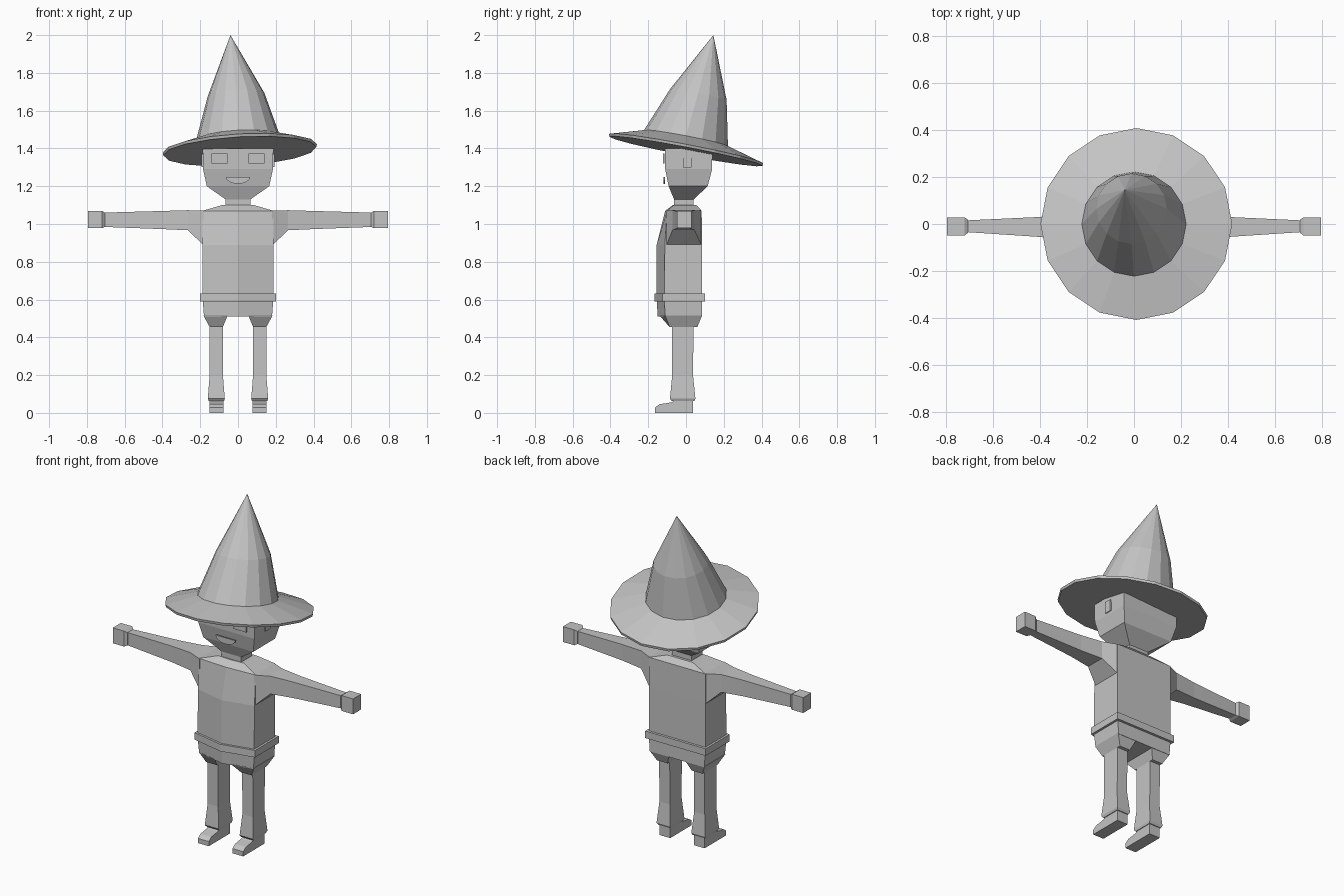
import bpy, bmesh, math
from mathutils import Vector

cube = bpy.data.objects.get("Cube")
if cube:
    bpy.data.objects.remove(cube, do_unlink=True)

grey = bpy.data.materials.new("plain grey")
grey.use_nodes = True
colour = (0.55, 0.55, 0.55, 1)
grey.diffuse_color = colour
grey.node_tree.nodes["Principled BSDF"].inputs["Base Color"].default_value = colour


def loft(name, rings):
    """Skin a list of equal-length rings and cap both ends."""
    bm = bmesh.new()
    loops = [[bm.verts.new(p) for p in ring] for ring in rings]
    for a, b in zip(loops, loops[1:]):
        for i in range(len(a)):
            j = (i + 1) % len(a)
            bm.faces.new((a[i], a[j], b[j], b[i]))
    bm.faces.new(loops[0])
    bm.faces.new(loops[-1])
    bmesh.ops.remove_doubles(bm, verts=bm.verts, dist=0.0005)
    bmesh.ops.recalc_face_normals(bm, faces=bm.faces)
    mesh = bpy.data.meshes.new(name)
    bm.to_mesh(mesh)
    bm.free()
    mesh.materials.append(grey)
    obj = bpy.data.objects.new(name, mesh)
    bpy.context.collection.objects.link(obj)
    return obj


def rect(z, x0, x1, y0, y1):
    """Level rectangle for upright parts."""
    return [(x0, y0, z), (x1, y0, z), (x1, y1, z), (x0, y1, z)]


def slab(x, y0, y1, z0, z1):
    """Rectangle facing sideways for arms and ears."""
    return [(x, y0, z0), (x, y1, z0), (x, y1, z1), (x, y0, z1)]


def body(z, w, mid, front, back):
    """Five-sided torso section with a ridge down the front."""
    return [(-w, front, z), (0, mid, z), (w, front, z), (w, back, z), (-w, back, z)]


def flip(rings, s):
    return [[(s * x, y, z) for x, y, z in ring] for ring in rings]


def plate(name, outline, y0, y1):
    """Flat facial feature extruded along y."""
    return loft(name, [[(x, y, z) for x, z in outline] for y in (y0, y1)])


# Torso, belt and neck
loft("torso", [
    body(0.51, 0.18, -0.15, -0.11, 0.085),
    body(0.60, 0.187, -0.155, -0.115, 0.085),
    body(0.89, 0.187, -0.155, -0.112, 0.085),
    body(1.07, 0.187, -0.11, -0.10, 0.083),
    body(1.10, 0.085, -0.07, -0.065, 0.055),
])
loft("belt", [body(z, 0.2, -0.168, -0.125, 0.1) for z in (0.59, 0.632)])
loft("neck", [rect(z, -0.065, 0.065, -0.063, 0.04) for z in (1.08, 1.14)])

# Head with tapered jaw
loft("head", [
    rect(1.13, -0.065, 0.065, -0.063, 0.04),
    rect(1.20, -0.165, 0.165, -0.092, 0.115),
    rect(1.29, -0.185, 0.185, -0.11, 0.138),
    rect(1.40, -0.187, 0.187, -0.112, 0.14),
])

# Mouth as a half disc
smile = [(0.065 * math.cos(a), 1.25 + 0.037 * math.sin(a))
         for a in [math.pi * (1 + i / 8) for i in range(9)]]
plate("mouth", smile, -0.12, -0.112)

for side, s in (("left", 1), ("right", -1)):
    # Eye and ear
    plate(side + "_eye", [(s * 0.055, 1.32), (s * 0.14, 1.32),
                          (s * 0.14, 1.373), (s * 0.055, 1.373)], -0.122, -0.114)
    loft(side + "_ear", flip([slab(0.18, -0.015, 0.03, 1.305, 1.37),
                              slab(0.194, -0.015, 0.03, 1.30, 1.37)], s))
    # Sleeve, wide at the shoulder
    loft(side + "_arm", flip([
        slab(0.18, -0.105, 0.083, 0.885, 1.07),
        slab(0.265, -0.072, 0.045, 0.967, 1.073),
        slab(0.40, -0.055, 0.03, 0.973, 1.069),
        slab(0.72, -0.034, 0.015, 0.985, 1.06),
    ], s))
    loft(side + "_hand", flip([
        slab(0.705, -0.036, 0.017, 0.985, 1.06),
        slab(0.72, -0.048, 0.028, 0.978, 1.07),
        slab(0.795, -0.048, 0.028, 0.978, 1.07),
    ], s))
    # Trouser hip, leg and cuff
    hip_top = [(0.055, -0.14, 0.515), (0.183, -0.11, 0.515),
               (0.183, 0.085, 0.515), (0.055, 0.085, 0.515)]
    loft(side + "_hip", flip([hip_top, rect(0.455, 0.08, 0.15, -0.087, 0.06)], s))
    loft(side + "_leg", flip([
        rect(0.46, 0.08, 0.15, -0.075, 0.04),
        rect(0.20, 0.08, 0.15, -0.073, 0.037),
        rect(0.075, 0.07, 0.16, -0.085, 0.05),
        rect(0.062, 0.074, 0.154, -0.075, 0.043),
    ], s))
    # Shoe drawn as a side profile
    shoe = [(0.038, 0), (0.038, 0.065), (-0.06, 0.065), (-0.08, 0.055),
            (-0.14, 0.046), (-0.165, 0.028), (-0.165, 0)]
    loft(side + "_shoe", [[(s * x, y, z) for y, z in shoe] for x in (0.078, 0.15)])


# Tilted pointed hat
def hat_ring(cx, cy, cz, r):
    ring = []
    for i in range(16):
        a = math.tau * i / 16
        x, y = r * math.cos(a), r * math.sin(a)
        ring.append(Vector((cx + x, cy + y, cz + 0.055 * x - 0.19 * y)))
    return ring


loft("hat", [
    hat_ring(0.01, 0, 1.385, 0.405),
    hat_ring(0.01, 0, 1.40, 0.408),
    hat_ring(0, 0, 1.455, 0.222),
    hat_ring(-0.01, 0.065, 1.685, 0.15),
    hat_ring(-0.04, 0.145, 2.0, 0.0001),
])
